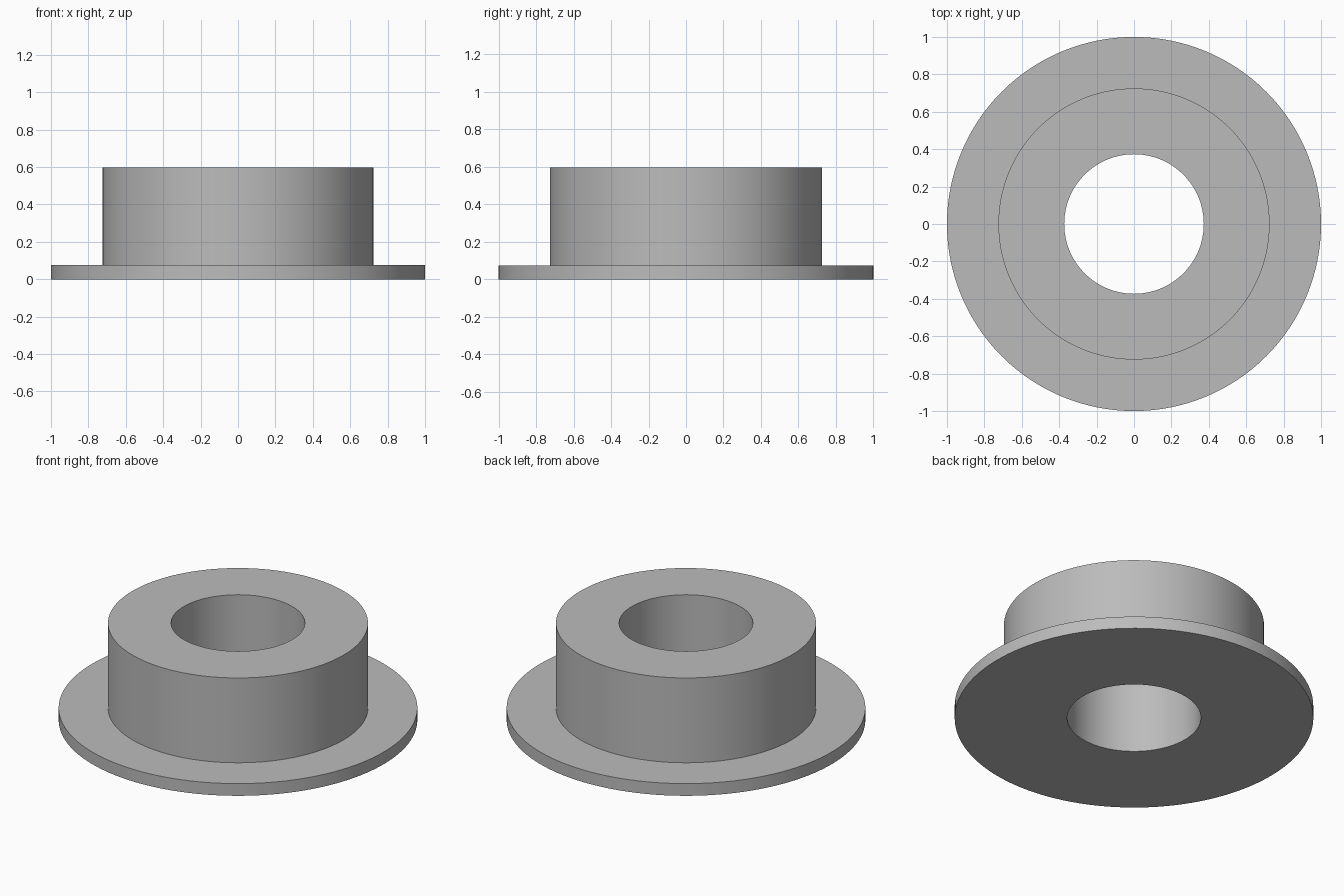
import bpy
import bmesh
import math
from mathutils import Matrix, Vector

cube = bpy.data.objects.get("Cube")
if cube:
    bpy.data.objects.remove(cube, do_unlink=True)

SEGMENTS = 128
BORE, COLLAR, FLANGE = 0.373, 0.725, 1.0
FLANGE_TOP, COLLAR_TOP = 0.075, 0.597

# Plain grey material
grey = bpy.data.materials.new("plain grey")
grey.use_nodes = True
colour = (0.5, 0.5, 0.5, 1)
grey.diffuse_color = colour
grey.node_tree.nodes["Principled BSDF"].inputs["Base Color"].default_value = colour

# Stepped half section, from the bore outwards, spun round z as one solid
profile = [(BORE, 0), (FLANGE, 0), (FLANGE, FLANGE_TOP),
           (COLLAR, FLANGE_TOP), (COLLAR, COLLAR_TOP), (BORE, COLLAR_TOP)]
bm = bmesh.new()
verts = [bm.verts.new((r, 0, z)) for r, z in profile]
edges = [bm.edges.new((a, b)) for a, b in zip(verts, verts[1:] + verts[:1])]
bmesh.ops.spin(bm, geom=verts + edges, cent=(0, 0, 0), axis=(0, 0, 1),
               angle=math.tau, steps=SEGMENTS, use_merge=True)
bmesh.ops.remove_doubles(bm, verts=bm.verts[:], dist=0.0001)
bmesh.ops.recalc_face_normals(bm, faces=bm.faces[:])

mesh = bpy.data.meshes.new("flanged_bushing")
bm.to_mesh(mesh)
bm.free()
mesh.materials.append(grey)
bushing = bpy.data.objects.new("flanged_bushing", mesh)
bpy.context.collection.objects.link(bushing)

# Smooth round walls, sharp rims
bpy.ops.object.select_all(action="DESELECT")
bushing.select_set(True)
bpy.context.view_layer.objects.active = bushing
bpy.ops.object.shade_smooth_by_angle(angle=math.radians(30))
